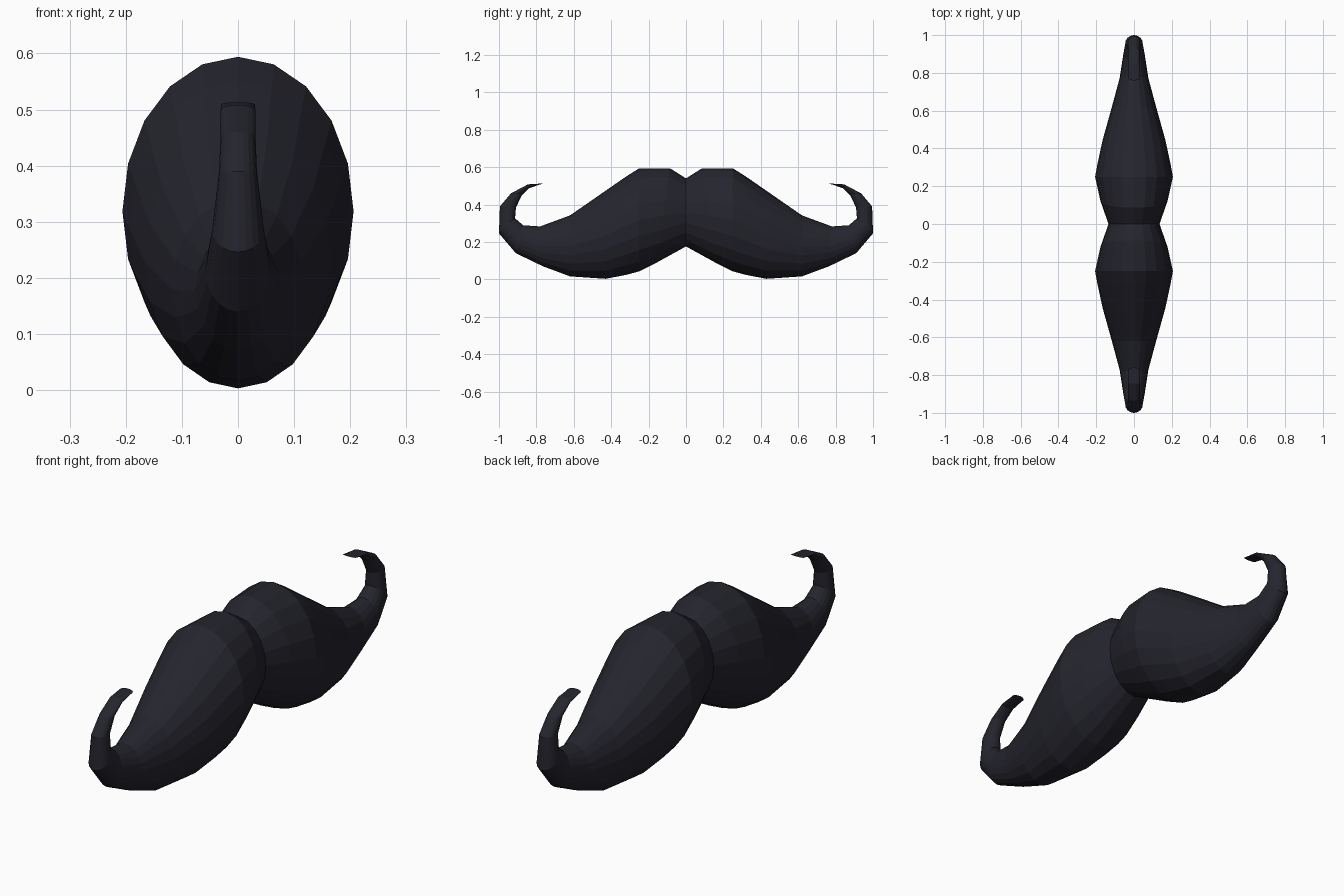
import bpy, bmesh, math

if "Cube" in bpy.data.objects:
    bpy.data.objects.remove(bpy.data.objects["Cube"])

# Cross-sections of one half: upper point (y, z), lower point (y, z), half width in x
RINGS = [
    (0.00, 0.540, 0.00, 0.176, 0.135),
    (0.086, 0.594, 0.16, 0.088, 0.178),
    (0.25, 0.594, 0.25, 0.043, 0.206),
    (0.32, 0.550, 0.32, 0.024, 0.193),
    (0.46, 0.453, 0.43, 0.003, 0.166),
    (0.62, 0.342, 0.62, 0.016, 0.117),
    (0.78, 0.283, 0.765, 0.070, 0.076),
    (0.87, 0.289, 0.91, 0.140, 0.058),
    (0.914, 0.326, 1.00, 0.246, 0.046),
    (0.909, 0.385, 0.995, 0.390, 0.034),
    (0.877, 0.450, 0.936, 0.460, 0.031),
    (0.840, 0.487, 0.845, 0.508, 0.031),
    (0.785, 0.506, 0.760, 0.513, 0.030),
]
SIDES = 20

hair = bpy.data.materials.new("dark_hair")
hair.diffuse_color = (0.018, 0.018, 0.027, 1)
hair.use_nodes = True
hair.node_tree.nodes["Principled BSDF"].inputs["Base Color"].default_value = hair.diffuse_color

# Loft the half through elliptical rings
bm = bmesh.new()
loops = []
for ty, tz, by, bz, w in RINGS:
    loop = []
    for i in range(SIDES):
        a = 2 * math.pi * i / SIDES
        t = (1 - math.cos(a)) / 2
        loop.append(bm.verts.new((w * math.sin(a), ty + (by - ty) * t, tz + (bz - tz) * t)))
    loops.append(loop)
for a, b in zip(loops, loops[1:]):
    for i in range(SIDES):
        j = (i + 1) % SIDES
        bm.faces.new((a[i], a[j], b[j], b[i]))
bm.faces.new(loops[-1])  # curl tip cap
bmesh.ops.recalc_face_normals(bm, faces=bm.faces)
# The open centre ring can fool the normal test, so check the top of the lobe
bm.normal_update()
top = max(bm.faces, key=lambda f: f.calc_center_median().z)
if top.normal.z < 0:
    bmesh.ops.reverse_faces(bm, faces=bm.faces)
me = bpy.data.meshes.new("moustache")
bm.to_mesh(me)
bm.free()
me.materials.append(hair)
ob = bpy.data.objects.new("moustache", me)
bpy.context.collection.objects.link(ob)

# Mirror to the other half
m = ob.modifiers.new("mirror", 'MIRROR')
m.use_axis = (False, True, False)
m.use_clip = True
